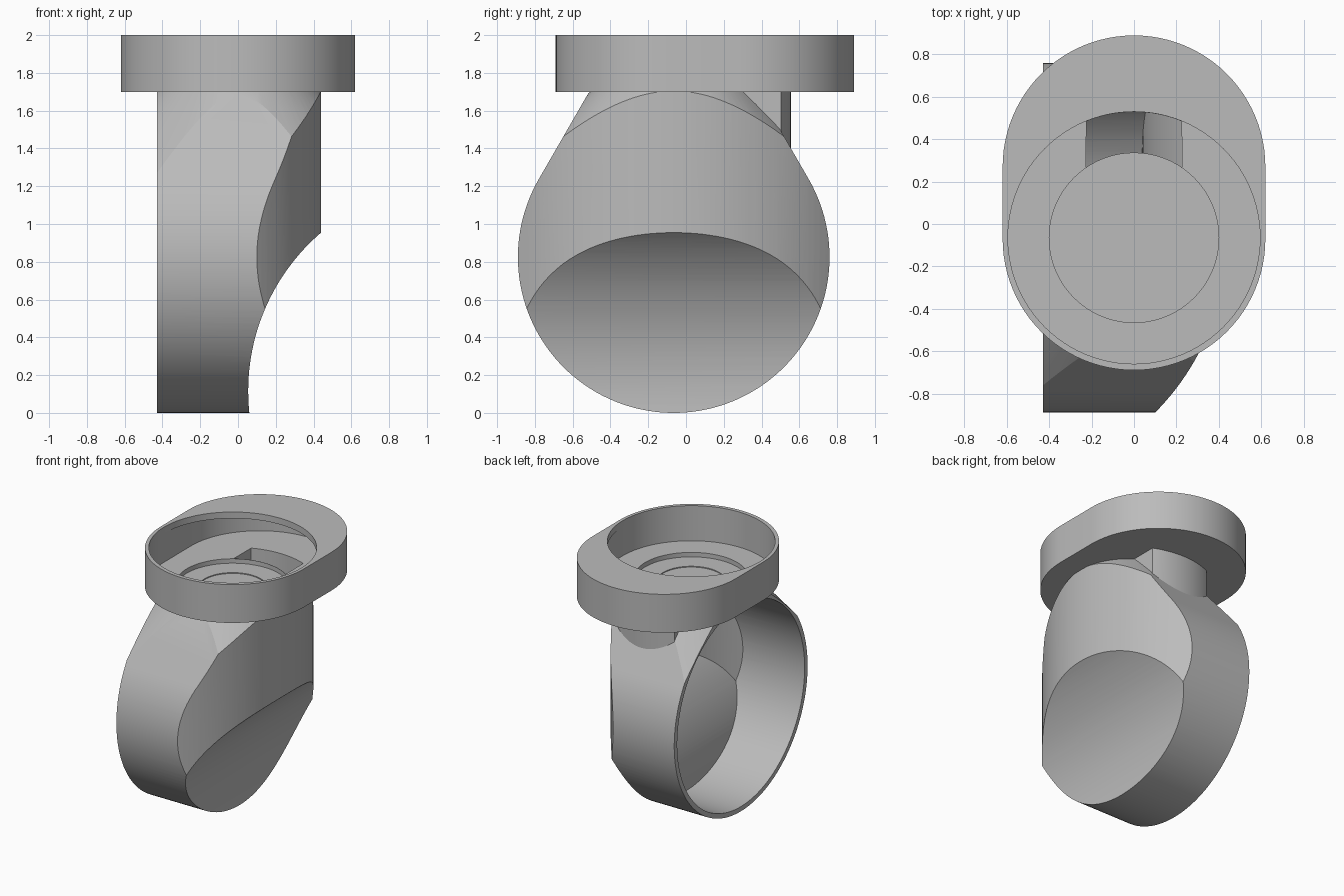
import bpy, bmesh, math
from mathutils import Vector

if "Cube" in bpy.data.objects:
    bpy.data.objects.remove(bpy.data.objects["Cube"], do_unlink=True)

CY, CZ = -0.065, 0.825      # axis of the round housing
SEG = 96

grey = bpy.data.materials.new("plain grey")
grey.use_nodes = True
colour = (0.50, 0.50, 0.50, 1)
grey.diffuse_color = colour
grey.node_tree.nodes["Principled BSDF"].inputs["Base Color"].default_value = colour


def arc(cx, cy, r, a0, a1, n=SEG // 2):
    """Points on an arc, angles in degrees, both ends included."""
    return [(cx + r * math.cos(math.radians(a0 + (a1 - a0) * i / n)),
             cy + r * math.sin(math.radians(a0 + (a1 - a0) * i / n))) for i in range(n + 1)]


def circle(cx, cy, r, n=SEG):
    return arc(cx, cy, r, 0, 360, n)[:-1]


def prism(name, outline, axis, lo, hi, taper=None):
    """Extrude an outline along x, y or z."""
    place = {"x": lambda u, v, w: Vector((w, u, v)),
             "y": lambda u, v, w: Vector((u, w, v)),
             "z": lambda u, v, w: Vector((u, v, w))}[axis]
    bm = bmesh.new()
    ends = [[bm.verts.new(place(u, v, w)) for u, v in ring]
            for ring, w in ((outline, lo), (taper or outline, hi))]
    bm.faces.new(ends[0])
    bm.faces.new(ends[1])
    n = len(outline)
    for i in range(n):
        j = (i + 1) % n
        bm.faces.new((ends[0][i], ends[0][j], ends[1][j], ends[1][i]))
    bmesh.ops.recalc_face_normals(bm, faces=bm.faces)
    mesh = bpy.data.meshes.new(name)
    bm.to_mesh(mesh)
    bm.free()
    mesh.materials.append(grey)
    obj = bpy.data.objects.new(name, mesh)
    bpy.context.collection.objects.link(obj)
    return obj


def combine(target, operation, tool):
    """Apply a boolean and throw the tool away."""
    mod = target.modifiers.new("cut", "BOOLEAN")
    mod.operation, mod.solver, mod.object = operation, "EXACT", tool
    bpy.context.view_layer.objects.active = target
    bpy.ops.object.modifier_apply(modifier=mod.name)
    bpy.data.objects.remove(tool, do_unlink=True)


def bulge(r):
    """Upright cylinder that rounds the +x side."""
    return prism("bulge", circle(-0.73, CY, r, 192), "z", -0.5, 2.5)


def scoop(r):
    """Cylinder along y that hollows the lower +x side."""
    return prism("scoop", circle(1.158, 0.116, r, 192), "y", -1.5, 1.5)


def stadium(r, y0, y1):
    return arc(0, y1, r, 0, 180) + arc(0, y0, r, 180, 360)


def sector(r_out, half, y_in):
    """Slot outline with a curved outer side; y_in is a list of inner points."""
    a = math.degrees(math.acos(half / r_out))
    return arc(0, CY, r_out, a, 180 - a, 16) + y_in


# Housing: drum with sloping shoulders, rounded side and scooped base
TOP = 1.71
profile = arc(CY, CZ, 0.825, 150, 390, SEG) + [(CY + 0.442, TOP), (CY - 0.442, TOP)]
housing = prism("housing", profile, "x", -0.43, 0.6)
combine(housing, "INTERSECT", bulge(1.17))
combine(housing, "DIFFERENCE", scoop(1.104))

# Conical trimming of the shoulders
cone = prism("cone", circle(0, CY, 0.435 + 0.87 * 1.81), "z", -0.1, TOP,
             circle(0, CY, 0.435))
combine(housing, "INTERSECT", cone)

# Chute block behind the neck
combine(housing, "UNION",
        prism("chute", sector(0.62, 0.25, [(-0.25, 0.2), (0.25, 0.2)]), "z", 1.2, TOP))

# Cavity open on the -x side
cavity = prism("cavity", circle(CY, CZ, 0.788, 128), "x", -0.8, 0.8)
combine(cavity, "INTERSECT", bulge(1.148))
combine(cavity, "DIFFERENCE", scoop(1.12))
combine(housing, "DIFFERENCE", cavity)

# Mounting tray: hollow oval with a round opening in its top
tray = prism("mounting_tray", stadium(0.62, -0.07, 0.27), "z", 1.7, 2.0)
combine(tray, "DIFFERENCE", prism("hollow", stadium(0.595, CY, 0.27), "z", 1.725, 1.95))
combine(tray, "DIFFERENCE", prism("opening", circle(0, CY, 0.595), "z", 1.9, 2.1))

# Chute slot and stepped round recess through tray floor and neck
a = math.degrees(math.acos(0.225 / 0.4))
for part in (housing, tray):
    slot = sector(0.594, 0.225, arc(0, CY, 0.402, 180 - a, a, 16))
    combine(part, "DIFFERENCE", prism("slot", slot, "z", 1.2, 1.8))
    for r, z in ((0.4, 1.69), (0.243, 1.683)):
        combine(part, "DIFFERENCE", prism("recess", circle(0, CY, r), "z", z, 1.8))

# Smooth curved faces, crisp edges
for part in (housing, tray):
    bpy.ops.object.select_all(action="DESELECT")
    part.select_set(True)
    bpy.context.view_layer.objects.active = part
    bpy.ops.object.shade_smooth_by_angle(angle=math.radians(15))
